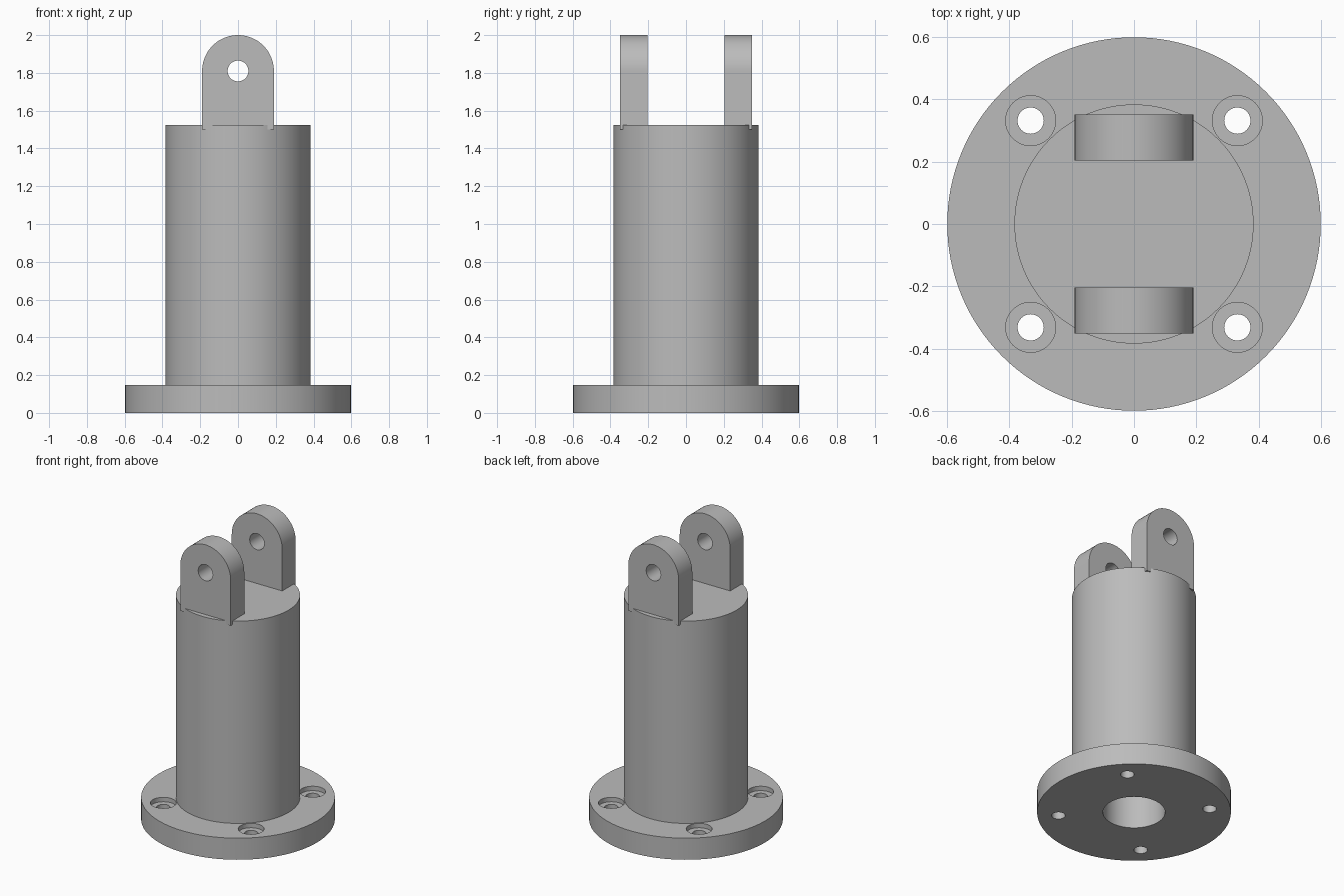
import bpy, bmesh
from math import cos, sin, pi, radians, tau

cube = bpy.data.objects.get("Cube")
if cube:
    bpy.data.objects.remove(cube, do_unlink=True)

# One plain metal colour
grey = bpy.data.materials.new("plain grey")
grey.use_nodes = True
colour = (0.5, 0.5, 0.5, 1)
grey.diffuse_color = colour
grey.node_tree.nodes["Principled BSDF"].inputs["Base Color"].default_value = colour


def finish(name, bm):
    bmesh.ops.recalc_face_normals(bm, faces=bm.faces)
    mesh = bpy.data.meshes.new(name)
    bm.to_mesh(mesh)
    bm.free()
    mesh.materials.append(grey)
    obj = bpy.data.objects.new(name, mesh)
    bpy.context.collection.objects.link(obj)
    return obj


def lathe(name, profile, segments, centre=(0, 0)):
    """Turn an (r, z) profile around a vertical axis, from axis to axis."""
    bm = bmesh.new()
    verts = [bm.verts.new((r, 0, z)) for r, z in profile]
    edges = [bm.edges.new(pair) for pair in zip(verts, verts[1:])]
    bmesh.ops.spin(bm, geom=verts + edges, cent=(0, 0, 0), axis=(0, 0, 1),
                   angle=tau, steps=segments)
    bmesh.ops.remove_doubles(bm, verts=bm.verts, dist=1e-5)
    bmesh.ops.translate(bm, verts=bm.verts, vec=(*centre, 0))
    return finish(name, bm)


def slab(name, outline, y0, y1):
    """Extrude an (x, z) outline along y."""
    bm = bmesh.new()
    face = bm.faces.new([bm.verts.new((x, y0, z)) for x, z in outline])
    new = bmesh.ops.extrude_face_region(bm, geom=[face])["geom"]
    bmesh.ops.translate(bm, vec=(0, y1 - y0, 0),
                        verts=[v for v in new if isinstance(v, bmesh.types.BMVert)])
    return finish(name, bm)


def arc(radius, z, start, end, steps):
    return [(radius * cos(start + (end - start) * i / steps),
             z + radius * sin(start + (end - start) * i / steps))
            for i in range(steps + 1)]


def activate(obj):
    bpy.ops.object.select_all(action='DESELECT')
    obj.select_set(True)
    bpy.context.view_layer.objects.active = obj


def cut(obj, cutter):
    mod = obj.modifiers.new("cut", 'BOOLEAN')
    mod.operation = 'DIFFERENCE'
    mod.solver = 'EXACT'
    mod.object = cutter
    activate(obj)
    bpy.ops.object.modifier_apply(modifier=mod.name)
    bpy.data.objects.remove(cutter, do_unlink=True)


def smooth(obj):
    activate(obj)
    bpy.ops.object.shade_smooth_by_angle(angle=radians(30))


# Flanged column with a blind bore from below
FLANGE_TOP, COLUMN_TOP = 0.147, 1.525
BORE, BORE_TOP = 0.192, 1.335
column = lathe("flanged_column", [
    (0, BORE_TOP), (BORE, BORE_TOP), (BORE, 0), (0.598, 0),
    (0.598, FLANGE_TOP), (0.383, FLANGE_TOP), (0.383, COLUMN_TOP),
    (0, COLUMN_TOP)], 128)

# Four counterbored screw holes
for sx in (-1, 1):
    for sy in (-1, 1):
        cut(column, lathe("screw_cutter", [
            (0, -0.1), (0.042, -0.1), (0.042, FLANGE_TOP - 0.03),
            (0.08, FLANGE_TOP - 0.03), (0.08, 0.25), (0, 0.25)],
            48, (0.331 * sx, 0.331 * sy)))
smooth(column)

# Two round-topped lugs with pin holes
HALF, PIN_Z = 0.19, 1.81
outline = [(-HALF, 1.5), (HALF, 1.5)] + arc(HALF, PIN_Z, 0, pi, 48)
for name, side in (("front_lug", -1), ("back_lug", 1)):
    y0, y1 = sorted((0.204 * side, 0.35 * side))
    lug = slab(name, outline, y0, y1)
    pin = slab("pin_cutter", arc(0.055, PIN_Z, 0, tau, 48)[:-1], y0 - 0.1, y1 + 0.1)
    cut(lug, pin)
    smooth(lug)
